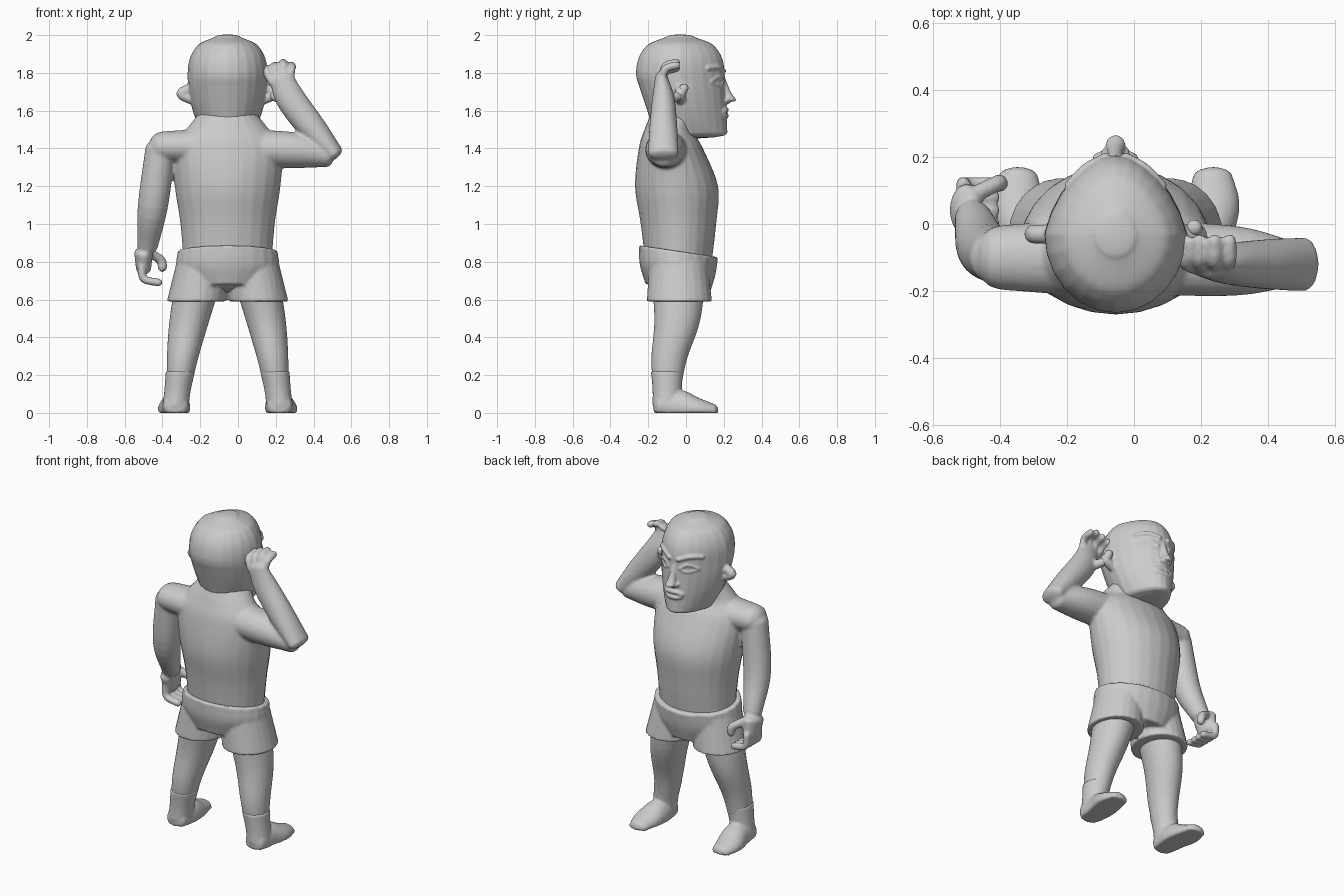
import bpy, bmesh
from math import sin, cos, pi
from mathutils import Vector

if "Cube" in bpy.data.objects:
    bpy.data.objects.remove(bpy.data.objects["Cube"])

CENTRE = -.055       # the body's own middle line
SIDES = 24           # points around each ring
STEPS = 5            # rings between two key sections
TAPER = .22          # how much the face narrows forward
ACROSS, FORWARD, UP = Vector((1, 0, 0)), Vector((0, 1, 0)), Vector((0, 0, 1))

shade = .6
grey = bpy.data.materials.new("plain grey")
grey.use_nodes = True
grey.diffuse_color = (shade, shade, shade, 1)
grey.node_tree.nodes["Principled BSDF"].inputs["Base Color"].default_value = grey.diffuse_color


def smooth_path(keys):
    """Curve smoothly through the key sections."""
    path = []
    for i in range(len(keys) - 1):
        start, end = keys[i], keys[i + 1]
        span = end - start
        leave = (end - keys[i - 1]) / 2 if i else span
        arrive = (keys[i + 2] - start) / 2 if i + 2 < len(keys) else span
        for j in range(STEPS):
            u = j / STEPS
            bend = 3 * span - 2 * leave - arrive
            twist = leave + arrive - 2 * span
            path.append(start + leave * u + bend * u ** 2 + twist * u ** 3)
    return path + [keys[-1]]


def dome_rings(tip, inner, dome):
    """Shrinking rings that round off one end."""
    outward = (Vector(tip[:3]) - Vector(inner[:3])).normalized()
    rings = []
    for k in range(1, 4):
        angle = k * pi / 7
        spot = Vector(tip[:3]) + outward * sin(angle) * tip[3] * dome
        rings.append(Vector((*spot, tip[3] * cos(angle), tip[4] * cos(angle))))
    return rings


def tube(bm, keys, depth=1, side=ACROSS, flat=False, dome=.5, taper=0, slope=0, floor=-1):
    """Loft ellipses (x, y, z, side radius, other radius) along a path."""
    keys = [Vector((*k, k[3] * depth)) if len(k) == 4 else Vector(k) for k in keys]
    path = smooth_path(keys)
    if dome:
        first = dome_rings(path[0], path[1], dome)
        last = dome_rings(path[-1], path[-2], dome)
        path = first[::-1] + path + last
    rings = []
    for i, section in enumerate(path):
        before, after = path[max(i - 1, 0)], path[min(i + 1, len(path) - 1)]
        along = UP if flat else (Vector(after[:3]) - Vector(before[:3])).normalized()
        a = (side - along * side.dot(along)).normalized()
        b = along.cross(a)
        ring = []
        for k in range(SIDES):
            angle = 2 * pi * k / SIDES
            wide = section[3] * cos(angle) * (1 - taper * max(0, sin(angle)))
            point = Vector(section[:3]) + a * wide + b * section[4] * sin(angle)
            point.z = max(point.z - slope * point.y, floor)
            ring.append(bm.verts.new(point))
        rings.append(ring)
    for low, high in zip(rings, rings[1:]):
        for k in range(SIDES):
            n = (k + 1) % SIDES
            bm.faces.new((low[k], low[n], high[n], high[k]))
    bm.faces.new(rings[0][::-1])
    bm.faces.new(rings[-1])


def cord(bm, points, radius, side=ACROSS):
    """Round tube of one thickness, for fingers and face details."""
    tube(bm, [(*p, radius) for p in points], side=side, dome=1)


def finish(bm, name, voxel, relax):
    """Blend the lofted pieces into one smooth skin."""
    bmesh.ops.recalc_face_normals(bm, faces=bm.faces)
    mesh = bpy.data.meshes.new(name)
    bm.to_mesh(mesh)
    bm.free()
    mesh.materials.append(grey)
    part = bpy.data.objects.new(name, mesh)
    bpy.context.collection.objects.link(part)
    blend = part.modifiers.new("blend", "REMESH")
    blend.mode, blend.voxel_size, blend.use_smooth_shade = "VOXEL", voxel, True
    soften = part.modifiers.new("soften", "SMOOTH")
    soften.factor, soften.iterations = .5, relax


# Torso and neck
body = bmesh.new()
tube(body, [(CENTRE, -.04, .75, .23, .17), (CENTRE, -.04, 1, .25, .2),
            (CENTRE, -.05, 1.2, .28, .22), (CENTRE, -.08, 1.4, .29, .17),
            (CENTRE, -.09, 1.5, .22, .13), (CENTRE, -.05, 1.6, .14, .13)], flat=True)

# Hanging arm: shoulder, arm, palm, curled fingers, thumb
tube(body, [(-.1, -.1, 1.41, .1), (-.4, -.1, 1.41, .08)], depth=1.2, side=UP, dome=.9)
tube(body, [(-.41, -.1, 1.4, .08), (-.45, -.07, 1.1, .08), (-.48, .02, .88, .055)])
tube(body, [(-.5, .04, .85, .05), (-.5, .06, .76, .04)], depth=1.6)
for i in range(4):
    y = .04 * i
    cord(body, [(-.51, y, .78), (-.5, y, .71), (-.42, y, .69)], .021, FORWARD)
cord(body, [(-.49, .08, .86), (-.41, .12, .81), (-.4, .12, .77)], .025, FORWARD)

# Raised arm: upper arm, forearm with palm, fingers, thumb
tube(body, [(0, -.1, 1.4, .1), (.3, -.11, 1.39, .095), (.48, -.12, 1.36, .06)],
     depth=1.1, side=UP)
tube(body, [(.51, -.12, 1.37, .05, .08), (.4, -.12, 1.5, .073, .075),
            (.28, -.12, 1.66, .078, .06), (.23, -.13, 1.77, .065, .035)])
for i in range(4):
    x = .15 + .045 * i
    z = 1.855 - .015 * abs(i - 2)
    cord(body, [(.18 + .03 * i, -.13, 1.75), (x, -.11, z - .02), (x, -.05, z)], .021)
cord(body, [(.25, -.11, 1.65), (.19, -.04, 1.68), (.18, -.01, 1.72)], .026)

# Legs
for s in (-1, 1):
    tube(body, [(CENTRE + s * out, y, z, r) for out, y, z, r in (
        (.13, -.04, .8, .13), (.2, -.045, .5, .107), (.24, -.09, .28, .082),
        (.26, -.1, .1, .06))], depth=1.15, flat=True)
finish(body, "body", .009, 5)

# Shorts: sloping waist piece and two sleeves
shorts = bmesh.new()
tube(shorts, [(CENTRE, -.045, .65, .2, .17), (CENTRE, -.045, .75, .27, .2),
              (CENTRE, -.04, .85, .265, .21)], flat=True, dome=0, slope=.15)
for s in (-1, 1):
    tube(shorts, [(CENTRE + s * .13, -.04, .8, .14), (CENTRE + s * .165, -.035, .59, .157)],
         depth=1.1, flat=True, dome=0)
finish(shorts, "shorts", .009, 2)

# Boots: ankle cuff and flat-soled foot
for s, name in ((-1, "right_boot"), (1, "left_boot")):
    boot = bmesh.new()
    ankle, toe = CENTRE + s * .275, CENTRE + s * .29
    tube(boot, [(ankle, -.1, .04, .07), (CENTRE + s * .265, -.1, .12, .07),
                (CENTRE + s * .25, -.1, .22, .078)], depth=1.1, flat=True, dome=0)
    tube(boot, [(ankle, -.14, .04, .065, .07), (ankle, -.03, .03, .077, .09),
                (toe, .06, .02, .08, .06), (toe, .14, .01, .06, .04)], floor=0)
    finish(boot, name, .008, 2)


def skull(z):
    """Head section at a height: rounded dome above, narrowing jaw below."""
    rise, drop = max(0, z - 1.78) / .215, max(0, 1.78 - z) / .3
    full = (1 - rise ** 2.5) ** .4
    front = -.03 + .235 * full + .015 * drop
    back = -.03 - .235 * full + .1 * drop
    width = .212 * full - .075 * drop ** 2
    return (CENTRE, (front + back) / 2, z, width, (front - back) / 2)


def on_face(out, z):
    """Point on the face at a distance from the middle line and a height."""
    width, middle, depth = skull(z)[3], skull(z)[1], skull(z)[4]
    angle = pi / 2
    while width * cos(angle) * (1 - TAPER * sin(angle)) < abs(out):
        angle -= .02
    return (CENTRE + out, middle + depth * sin(angle), z)


# Head
head = bmesh.new()
rows = 16
tube(head, [skull(1.48 + .51 * i / rows) for i in range(rows + 1)],
     flat=True, dome=.2, taper=TAPER)
# Nose
tube(head, [(CENTRE, .19, 1.78, .015), (CENTRE, .215, 1.7, .022), (CENTRE, .235, 1.66, .03)],
     flat=True)

# Brows, eyelids, lips: cords laid on the face, then nostrils and ears
FEATURES = (
    (.013, ((.03, 1.81), (.09, 1.83), (.14, 1.825))),
    (.008, ((.04, 1.755), (.08, 1.78), (.13, 1.755))),
    (.006, ((.04, 1.75), (.08, 1.735), (.13, 1.75))),
    (.013, ((0, 1.605), (.03, 1.605), (.055, 1.595))),
    (.012, ((0, 1.573), (.025, 1.573), (.05, 1.58))))
for s in (-1, 1):
    for radius, points in FEATURES:
        cord(head, [on_face(s * out, z) for out, z in points], radius, UP)
    cord(head, [(CENTRE + s * .01, .22, 1.65), (CENTRE + s * .027, .215, 1.655)], .015, UP)
    cord(head, [(CENTRE + s * out, -.03, z) for out, z in (
        (.19, 1.66), (.245, 1.69), (.19, 1.72))], .028, FORWARD)
finish(head, "head", .006, 2)
